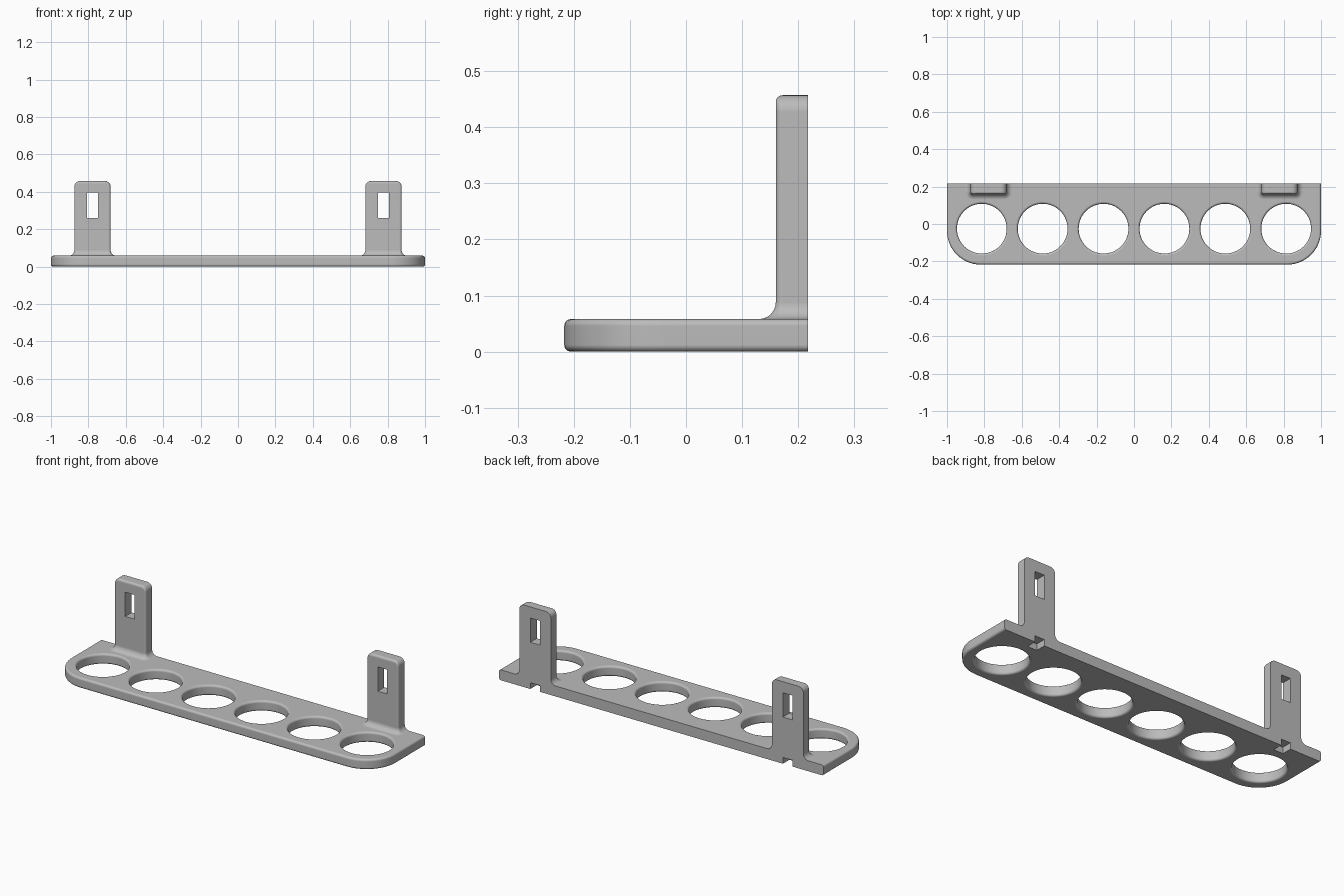
import bpy, bmesh
from math import sin, cos, pi

if "Cube" in bpy.data.objects:
    bpy.data.objects.remove(bpy.data.objects["Cube"])

BACK, FRONT = 0.217, -0.217
THICK = 0.058          # shelf thickness
EDGE = 0.012           # small edge rounding
POST_X, POST_HALF, POST_FRONT, POST_TOP = 0.778, 0.097, 0.16, 0.457
FILLET = 0.03          # post root and post top corner radius
STEPS = 6

grey = bpy.data.materials.new("plain grey")
grey.use_nodes = True
colour = (0.5, 0.5, 0.5, 1)
grey.diffuse_color = colour
grey.node_tree.nodes["Principled BSDF"].inputs["Base Color"].default_value = colour


def outline(cx, half, front, radius, z, n=14):
    """Flat back, rounded front corners."""
    pts = [(cx + half, BACK, z)]
    for sx, start in ((1, 0), (-1, -pi / 2)):
        for i in range(n + 1):
            a = start - i * pi / 2 / n
            pts.append((cx + sx * (half - radius) + radius * cos(a),
                        front + radius + radius * sin(a), z))
    return pts + [(cx - half, BACK, z)]


def circle(cx, cy, r, z, n=64):
    return [(cx + r * cos(2 * pi * i / n), cy + r * sin(2 * pi * i / n), z)
            for i in range(n)]


def loft(name, rings):
    bm = bmesh.new()
    loops = [[bm.verts.new(p) for p in ring] for ring in rings]
    for a, b in zip(loops, loops[1:]):
        for i in range(len(a)):
            j = (i + 1) % len(a)
            bm.faces.new((a[i], a[j], b[j], b[i]))
    bm.faces.new(loops[0])
    bm.faces.new(loops[-1])
    bmesh.ops.recalc_face_normals(bm, faces=bm.faces)
    mesh = bpy.data.meshes.new(name)
    bm.to_mesh(mesh)
    bm.free()
    mesh.materials.append(grey)
    ob = bpy.data.objects.new(name, mesh)
    bpy.context.collection.objects.link(ob)
    return ob


def box(name, cx, half, y0, y1, z0, z1):
    return loft(name, [[(cx - half, y0, z), (cx + half, y0, z),
                        (cx + half, y1, z), (cx - half, y1, z)] for z in (z0, z1)])


def combine(target, other, operation):
    bpy.context.view_layer.objects.active = target
    mod = target.modifiers.new(operation, "BOOLEAN")
    mod.operation, mod.object, mod.solver = operation, other, "EXACT"
    bpy.ops.object.modifier_apply(modifier=mod.name)
    bpy.data.objects.remove(other)


# (inset, z) pairs for rounded lower and upper edges of the shelf
quarter = [i * pi / 2 / STEPS for i in range(STEPS + 1)]
rounding = [(EDGE * (1 - sin(a)), EDGE * (1 - cos(a))) for a in quarter]
rounding += [(d, THICK - z) for d, z in reversed(rounding)]

# Shelf
shelf = loft("holder_shelf", [outline(0, 1 - d, FRONT + d, 0.18 - d, z)
                              for d, z in rounding])

# Mounting posts with flared roots and rounded tops
for side in (-1, 1):
    cx = side * POST_X
    rings = [outline(cx, POST_HALF + FILLET, POST_FRONT - FILLET,
                     EDGE + FILLET, THICK - 0.02)]
    for a in quarter:
        o = FILLET * (1 - sin(a))
        rings.append(outline(cx, POST_HALF + o, POST_FRONT - o, EDGE + o,
                             THICK + FILLET * (1 - cos(a))))
    for i in range(11):
        a = i * pi / 20
        z = POST_TOP - FILLET * (1 - sin(a))
        side_in = FILLET * (1 - cos(a))
        rise = max(0, z - (POST_TOP - EDGE))
        front_in = EDGE - max(0, EDGE ** 2 - rise ** 2) ** 0.5
        rings.append(outline(cx, POST_HALF - side_in, POST_FRONT + front_in, EDGE, z))
    combine(shelf, loft("post", rings), "UNION")

# Screw slots and the notches below them
for side in (-1, 1):
    cx = side * POST_X
    combine(shelf, box("slot", cx, 0.029, 0.1, 0.3, 0.26, 0.395), "DIFFERENCE")
    combine(shelf, box("notch", cx, 0.029, 0.16, 0.3, -0.1, 0.035), "DIFFERENCE")

# Row of six holes with rounded rims
for k in range(6):
    cx, cy, r = (k - 2.5) * 0.3255, -0.025, 0.133
    rings = [circle(cx, cy, r + EDGE, -0.02)]
    rings += [circle(cx, cy, r + d, z) for d, z in rounding]
    rings.append(circle(cx, cy, r + EDGE, THICK + 0.02))
    combine(shelf, loft("hole", rings), "DIFFERENCE")

# Smooth rounded edges while keeping flats clean
bpy.ops.object.select_all(action="DESELECT")
shelf.select_set(True)
bpy.context.view_layer.objects.active = shelf
bpy.ops.object.shade_smooth_by_angle(angle=pi / 6)
weighted = shelf.modifiers.new("clean shading", "WEIGHTED_NORMAL")
weighted.keep_sharp = True
